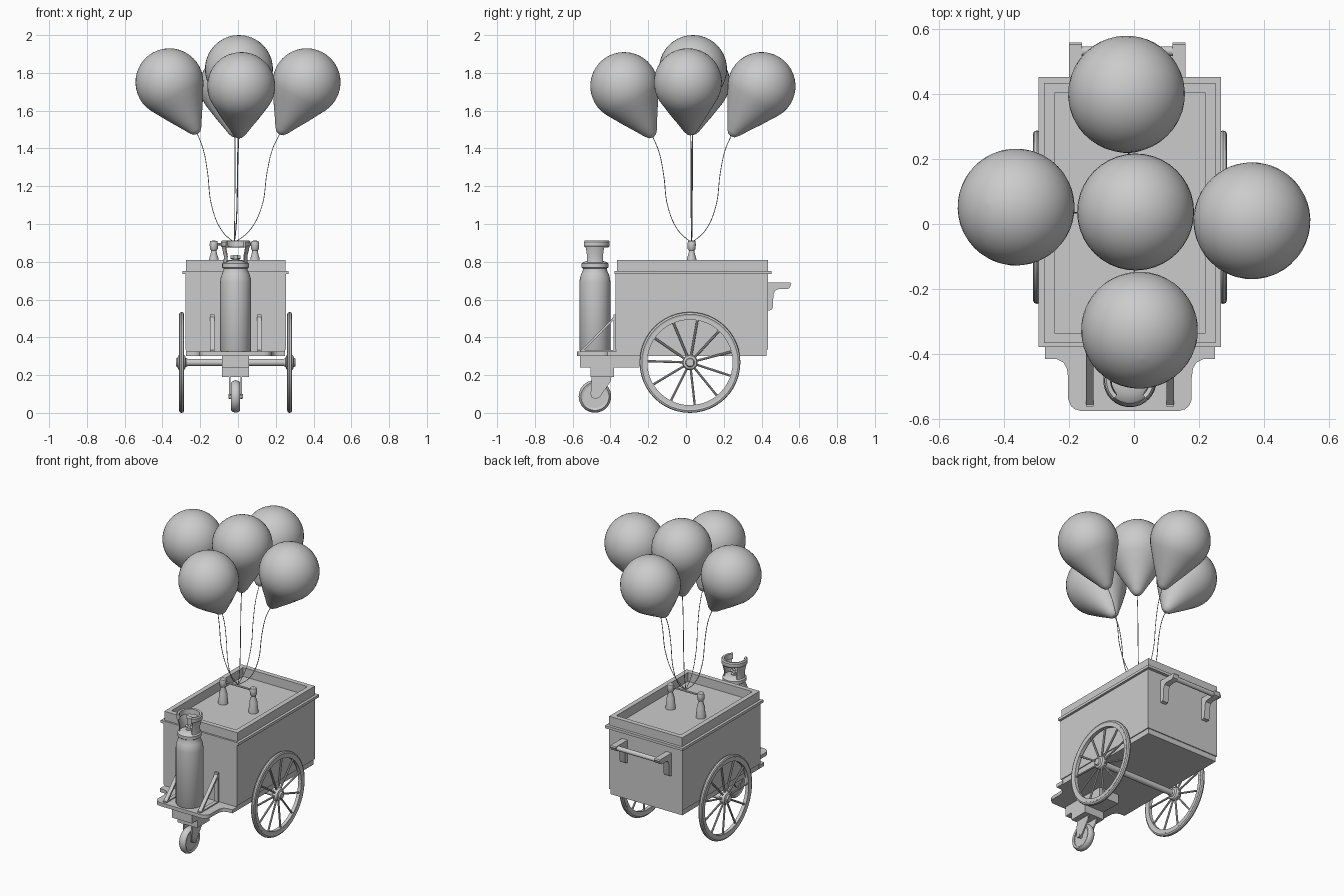
import bpy, bmesh, math
from mathutils import Vector, Matrix

if "Cube" in bpy.data.objects:
    bpy.data.objects.remove(bpy.data.objects["Cube"])

CX = -0.0125                      # cart centre line
FRONT_Y = -0.482                  # tank and caster position
ROT_X = Matrix.Rotation(math.pi / 2, 4, 'Y')   # turns a lathe axis from z to x


def finish(name, bm, smooth=True):
    bmesh.ops.remove_doubles(bm, verts=bm.verts, dist=1e-5)
    bmesh.ops.recalc_face_normals(bm, faces=bm.faces)
    me = bpy.data.meshes.new(name)
    bm.to_mesh(me)
    bm.free()
    ob = bpy.data.objects.new(name, me)
    bpy.context.collection.objects.link(ob)
    if smooth:
        me.polygons.foreach_set("use_smooth", [True] * len(me.polygons))
        me.set_sharp_from_angle(angle=math.radians(35))
    return ob


def box(name, x, y, z, bevel=0.0):
    bm = bmesh.new()
    bmesh.ops.create_cube(bm, size=1)
    for v in bm.verts:
        v.co = [(a[0] + a[1]) / 2 + c * (a[1] - a[0]) for a, c in zip((x, y, z), v.co)]
    if bevel:
        bmesh.ops.bevel(bm, geom=bm.edges[:], offset=bevel, segments=2, affect='EDGES', profile=0.5)
    return finish(name, bm, bool(bevel))


def lathe(name, prof, loc, rot=Matrix(), segs=32, closed=False, a0=0.0, a1=360.0):
    """Revolve (radius, height) points; closed profiles make rings or arcs."""
    bm = bmesh.new()
    full = a1 - a0 >= 360
    m = Matrix.Translation(loc) @ rot
    rings = []
    for i in range(segs + (not full)):
        a = math.radians(a0 + (a1 - a0) * i / segs)
        rings.append([bm.verts.new(m @ Vector((r * math.cos(a), r * math.sin(a), h))) for r, h in prof])
    n = len(prof)
    for i in range(segs):
        p, q = rings[i], rings[(i + 1) % len(rings)]
        for j in range(n if closed else n - 1):
            k = (j + 1) % n
            bm.faces.new((p[j], q[j], q[k], p[k]))
    if not full and closed:
        bm.faces.new(rings[0])
        bm.faces.new(rings[-1])
    return finish(name, bm)


def extrude(name, pts, axis, lo, hi):
    """Extrude a 2D outline along x (points are y,z) or z (points are x,y)."""
    bm = bmesh.new()
    vs = [bm.verts.new((lo, a, b) if axis == 'x' else (a, b, lo)) for a, b in pts]
    f = bm.faces.new(vs)
    ret = bmesh.ops.extrude_face_region(bm, geom=[f])
    d = Vector((hi - lo, 0, 0)) if axis == 'x' else Vector((0, 0, hi - lo))
    bmesh.ops.translate(bm, vec=d, verts=[v for v in ret['geom'] if isinstance(v, bmesh.types.BMVert)])
    return finish(name, bm)


def rod(name, a, b, r, segs=12):
    a, b = Vector(a), Vector(b)
    d = b - a
    rot = d.to_track_quat('Z', 'Y').to_matrix().to_4x4()
    return lathe(name, [(0, 0), (r, 0), (r, d.length), (0, d.length)], a, rot, segs)


def circle(r, cx, cy, n):
    return [(cx + r * math.cos(2 * math.pi * i / n), cy + r * math.sin(2 * math.pi * i / n)) for i in range(n)]


# Cart body: base, main box, flange and a hollow top rim
box("body_base", (CX - .26, CX + .26), (-.367, .427), (.30, .345))
box("body", (CX - .266, CX + .266), (-.373, .433), (.335, .74))
box("flange", (CX - .281, CX + .281), (-.378, .453), (.735, .752))
bm = bmesh.new()
loops = []
for inset, z in ((0, .75), (0, .81), (.031, .81), (.031, .75)):
    w = .264 - inset
    y0, y1 = -.366 + inset, .434 - inset
    loops.append([bm.verts.new((CX + sx * w, y, z)) for sx, y in ((-1, y0), (1, y0), (1, y1), (-1, y1))])
for p, q in zip(loops, loops[1:]):
    for i in range(4):
        k = (i + 1) % 4
        bm.faces.new((p[i], p[k], q[k], q[i]))
finish("top_rim", bm, False)

# Front platform with flared rear corners and rounded nose
half = [(.262, -.36), (.262, -.415), (.225, -.416), (.205, -.426), (.194, -.445), (.19, -.475),
        (.19, -.54), (.182, -.56), (.17, -.57), (.15, -.576)]
outline = [(CX + x, y) for x, y in half] + [(CX - x, y) for x, y in reversed(half)]
extrude("platform", outline, 'z', .302, .325)
box("chassis_beam", (CX - .072, CX + .072), (-.56, -.245), (.24, .303))
box("caster_mount", (CX - .072, CX + .072), (-.505, -.38), (.19, .241))

# Front caster: fork plates and wheel
for s in (-1, 1):
    x = CX + s * .03
    extrude("caster_fork", [(-.50, .19), (-.395, .19), (-.40, .165), (-.455, .085), (-.475, .073),
                            (-.498, .08), (-.505, .10)], 'x', x - .004, x + .004)
cw = (CX, FRONT_Y, .087)
lathe("caster_tire", [(.062, -.02), (.074, -.024), (.082, -.015), (.086, 0), (.082, .015),
                      (.074, .024), (.062, .02)], cw, ROT_X, 32, closed=True)
lathe("caster_disc", [(0, -.014), (.063, -.014), (.063, .014), (0, .014)], cw, ROT_X, 32)
rod("caster_axle", (CX - .038, FRONT_Y, .087), (CX + .038, FRONT_Y, .087), .012)

# Big spoked wheels and axle
WY, WZ = .021, .267
rod("axle", (CX - .29, WY, WZ), (CX + .29, WY, WZ), .019, 20)
for s in (-1, 1):
    c = Vector((CX + s * .286, WY, WZ))
    lathe("wheel_tire", [(.245, -.010), (.255, -.013), (.264, -.009), (.267, 0), (.264, .009),
                         (.255, .013), (.245, .010)], c, ROT_X, 48, closed=True)
    lathe("wheel_rim", [(.226, -.011), (.247, -.011), (.247, .011), (.226, .011)], c, ROT_X, 48, closed=True)
    lathe("wheel_hub", [(0, -.031), (.02, -.031), (.024, -.022), (.036, -.018), (.041, -.01), (.041, .01),
                        (.036, .018), (.024, .022), (.02, .031), (0, .031)], c, ROT_X, 24)
    for i in range(11):
        a = 2 * math.pi * i / 11 + math.radians(80)
        d = Vector((0, math.cos(a), math.sin(a)))
        rod("wheel_spoke", c + d * .035, c + d * .23, .006, 8)

# Gas tank: body, collar with two side shells, grip ring open at the front, valve
tank = (CX, FRONT_Y, 0)
lathe("tank", [(0, .322), (.076, .322), (.082, .332), (.082, .69), (.08, .712), (.073, .735), (.064, .755),
               (.064, .765), (.071, .77), (.071, .79), (.064, .797), (.04, .805), (0, .81)], tank)
for a in (0, 180):
    lathe("tank_guard", [(.058, .795), (.056, .83), (.068, .88), (.074, .88), (.062, .83), (.064, .795)],
          tank, segs=12, closed=True, a0=a - 42, a1=a + 42)
ring = [(.058, .878), (.072, .876), (.078, .884), (.078, .906), (.072, .913), (.060, .911)]
lathe("tank_grip", ring, tank, segs=32, closed=True, a0=-48, a1=228)
lathe("tank_valve", [(.022, .80), (.022, .812), (.012, .815), (.012, .835), (0, .837)], tank, segs=16)
rod("valve_handle", (CX - .026, FRONT_Y, .824), (CX + .026, FRONT_Y, .824), .008)

# Triangular braces beside the tank
for s in (-1, 1):
    x = CX + s * .124
    X = (x - .012, x + .012)
    extrude("brace_diagonal", [(-.562, .325), (-.545, .325), (-.372, .503), (-.372, .52)], 'x', *X)
    box("brace_upright", X, (-.384, -.372), (.325, .52))
    box("brace_foot", X, (-.562, -.372), (.324, .332))

# Rear push handle
for s in (-1, 1):
    x = CX - .008 + s * .159
    extrude("handle_bracket", [(.43, .69), (.553, .69), (.558, .683), (.548, .662), (.535, .655), (.49, .655),
                               (.472, .648), (.463, .63), (.46, .56), (.452, .545), (.43, .54)],
            'x', x - .02, x + .02)
rod("handle_bar", (CX - .16, .532, .673), (CX + .15, .532, .673), .015, 16)

# Posts with cross rod that holds the strings
PX = (-.128, .09)
for x in PX:
    lathe("post", [(0, .75), (.03, .75), (.03, .765), (.027, .785), (.024, .82), (.015, .85), (.015, .86),
                   (.021, .868), (.022, .895), (.019, .909), (0, .914)], (x, .03, 0), segs=16)
rod("post_rod", (PX[0], .03, .893), (PX[1], .03, .893), .006, 10)

# Balloons tilted toward the knot, each with a string
knot = Vector((-.02, .03, .90))
balloon = [(0, -.312), (.02, -.306), (.036, -.288), (.068, -.235), (.104, -.178), (.135, -.125)]
balloon += [(.18 * math.cos(math.radians(t)), .18 * math.sin(math.radians(t))) for t in range(-28, 90, 9)]
balloon += [(0, .18)]
layout = [((-.363, .052, 1.75), (-.215, .035)), ((.363, .01, 1.75), (.22, .025)),
          ((.017, -.327, 1.73), (.005, -.175)), ((-.023, .40, 1.73), (-.015, .238)),
          ((.005, .037, 1.82), (.003, .033))]
for c, tip in layout:
    c = Vector(c)
    off = Vector((tip[0] - c.x, tip[1] - c.y, 0))
    axis = Vector((-off.x, -off.y, math.sqrt(.31 ** 2 - off.length_squared)))
    rot = axis.to_track_quat('Z', 'Y').to_matrix().to_4x4()
    lathe("balloon", balloon, c, rot, 40)
    end = c - axis.normalized() * .305
    cu = bpy.data.curves.new("balloon_string", 'CURVE')
    cu.dimensions = '3D'
    cu.bevel_depth = .0022
    cu.bevel_resolution = 1
    cu.resolution_u = 6
    sp = cu.splines.new('BEZIER')
    path = [(0, 0), (.33, .11), (.6, .33), (.72, .65), (.84, .86), (1, 1)]
    sp.bezier_points.add(len(path) - 1)
    for bp, (h, v) in zip(sp.bezier_points, path):
        bp.co = (knot.x + (end.x - knot.x) * h, knot.y + (end.y - knot.y) * h, knot.z + (end.z - knot.z) * v)
        bp.handle_left_type = bp.handle_right_type = 'AUTO'
    bpy.context.collection.objects.link(bpy.data.objects.new("balloon_string", cu))
